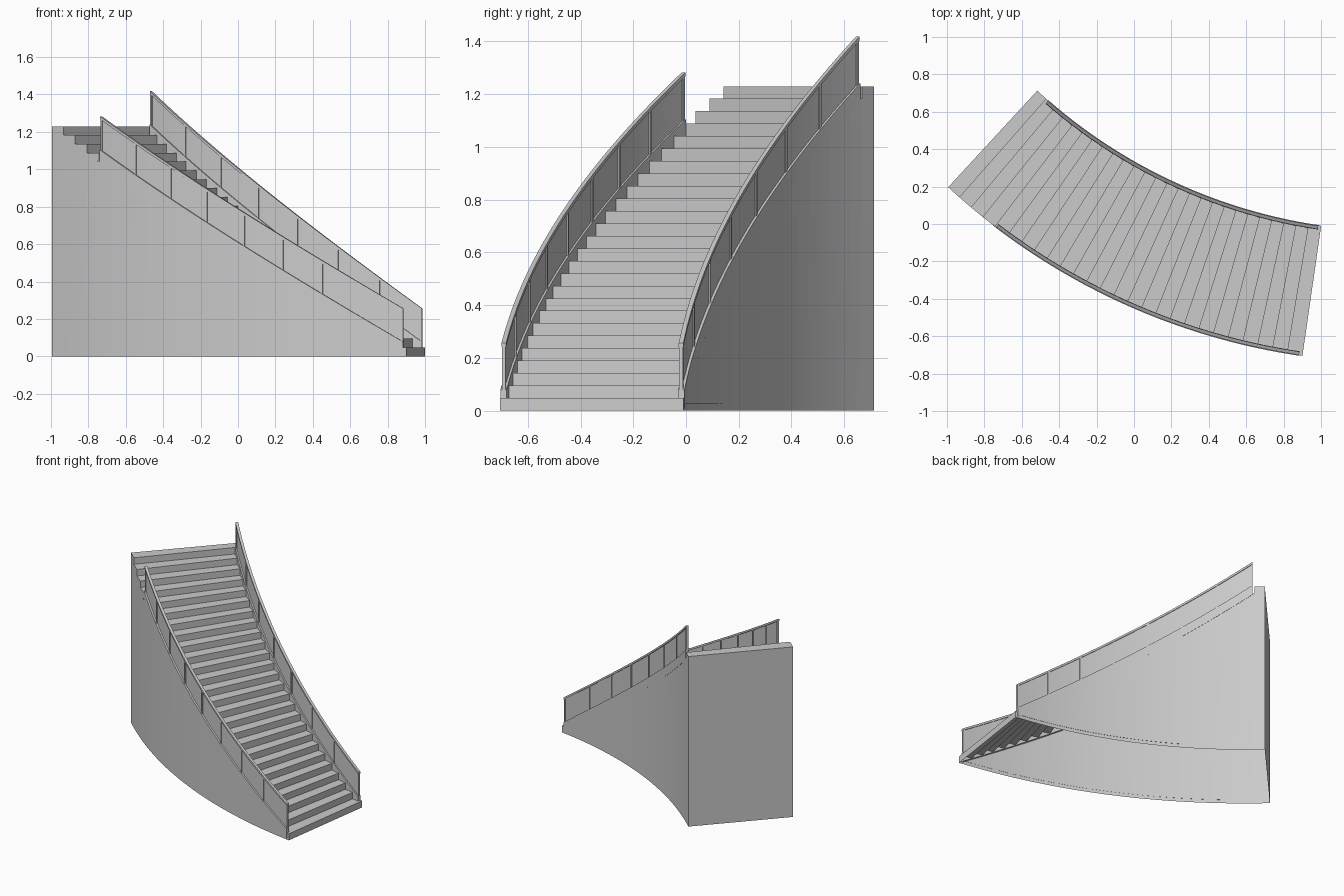
import bpy, bmesh, math

if "Cube" in bpy.data.objects:
    bpy.data.objects.remove(bpy.data.objects["Cube"])

CX, CY = 1.405, 2.796            # centre of the stair's curve
R_IN, R_OUT = 2.835, 3.537       # inner and outer edges
A0, A1, N = 8.2, 42.7, 26        # angle range in degrees, number of steps
DA, RISE = (A1 - A0) / N, 1.23 / N

grey = bpy.data.materials.new("light_grey")
grey.diffuse_color = (0.6, 0.6, 0.6, 1)
grey.use_nodes = True
grey.node_tree.nodes["Principled BSDF"].inputs["Base Color"].default_value = grey.diffuse_color


def pt(r, a, z):
    t = math.radians(a)
    return (CX - r * math.sin(t), CY - r * math.cos(t), z)


def nosing(a):
    return RISE + RISE / DA * (a - A0)


def finish(name, bm, fix=True):
    bmesh.ops.remove_doubles(bm, verts=bm.verts, dist=1e-5)
    if fix:
        bmesh.ops.recalc_face_normals(bm, faces=bm.faces)
    me = bpy.data.meshes.new(name)
    bm.to_mesh(me)
    bm.free()
    me.materials.append(grey)
    ob = bpy.data.objects.new(name, me)
    bpy.context.collection.objects.link(ob)
    bpy.context.view_layer.objects.active = ob
    ob.select_set(True)
    bpy.ops.object.shade_smooth_by_angle(angle=math.radians(20))
    ob.select_set(False)


def sweep(bm, r0, r1, a0, a1, low, high, n=1):
    """Curved bar; low and high give its bottom and top at each angle."""
    rings = []
    for i in range(n + 1):
        a = a0 + (a1 - a0) * i / n
        lo, hi = low(a), high(a)
        rings.append([bm.verts.new(pt(r, a, z))
                      for r, z in ((r0, lo), (r1, lo), (r1, hi), (r0, hi))])
    for p, q in zip(rings, rings[1:]):
        for k in range(4):
            m = (k + 1) % 4
            bm.faces.new((p[k], p[m], q[m], q[k]))
    bm.faces.new(rings[0])
    bm.faces.new(rings[-1][::-1])


def along(offset):
    return lambda a: max(0.0, nosing(a) + offset)


# treads and risers, a stepped sheet open underneath
bm = bmesh.new()
profile = []
for k in range(N):
    profile += [(A0 + DA * k, RISE * k), (A0 + DA * k, RISE * (k + 1))]
profile.append((A1, RISE * N))
for (a, z), (b, y) in zip(profile, profile[1:]):
    bm.faces.new([bm.verts.new(p) for p in
                  (pt(R_IN, a, z), pt(R_OUT, a, z), pt(R_OUT, b, y), pt(R_IN, b, y))])
finish("steps", bm)

# side walls down to the floor
for name, r in (("inner_wall", R_IN), ("outer_wall", R_OUT)):
    bm = bmesh.new()
    for k in range(N):
        a, b, z = A0 + DA * k, A0 + DA * (k + 1), RISE * (k + 1)
        quad = [pt(r, a, 0), pt(r, b, 0), pt(r, b, z), pt(r, a, z)]
        if r == R_OUT:
            quad.reverse()
        bm.faces.new([bm.verts.new(p) for p in quad])
    finish(name, bm, False)

# flat wall under the top step
bm = bmesh.new()
bm.faces.new([bm.verts.new(p) for p in (pt(R_IN, A1, 0), pt(R_OUT, A1, 0),
                                        pt(R_OUT, A1, 1.23), pt(R_IN, A1, 1.23))])
finish("back_wall", bm, False)

# balustrades: side, edge radius, inward direction, end angle, posts, panel end
for side, r, d, end, posts, panel_end in (("inner", R_IN, 1, 41.1, 8, 31.9),
                                          ("outer", R_OUT, -1, 37.3, 9, 37.6)):
    start = A0 + 0.3
    mid = r + d * 0.011

    bm = bmesh.new()
    sweep(bm, r - d * 0.002, r + d * 0.022, start, end, along(-0.05), along(0.02), 30)
    finish(side + "_stringer", bm)

    bm = bmesh.new()
    sweep(bm, mid - 0.009, mid + 0.009, start, end, along(0.183), along(0.198), 30)
    finish(side + "_handrail", bm)

    bm = bmesh.new()
    sweep(bm, mid - 0.002, mid + 0.002, start, end, along(0.015), along(0.186), 30)
    finish(side + "_infill_panel", bm)

    bm = bmesh.new()
    w = math.degrees(0.012 / r)
    for i in range(posts):
        a = start + (end - start - w) * i / (posts - 1)
        sweep(bm, mid - 0.007, mid + 0.007, a, a + w, along(0.015), along(0.186))
    finish(side + "_posts", bm)

    # thin raised facing on the wall below
    bm = bmesh.new()
    sweep(bm, r - d * 0.002, r + d * 0.001, A0 + 0.9, panel_end,
          lambda a: 0.025, along(-0.05), 24)
    finish(side + "_wall_facing", bm)
